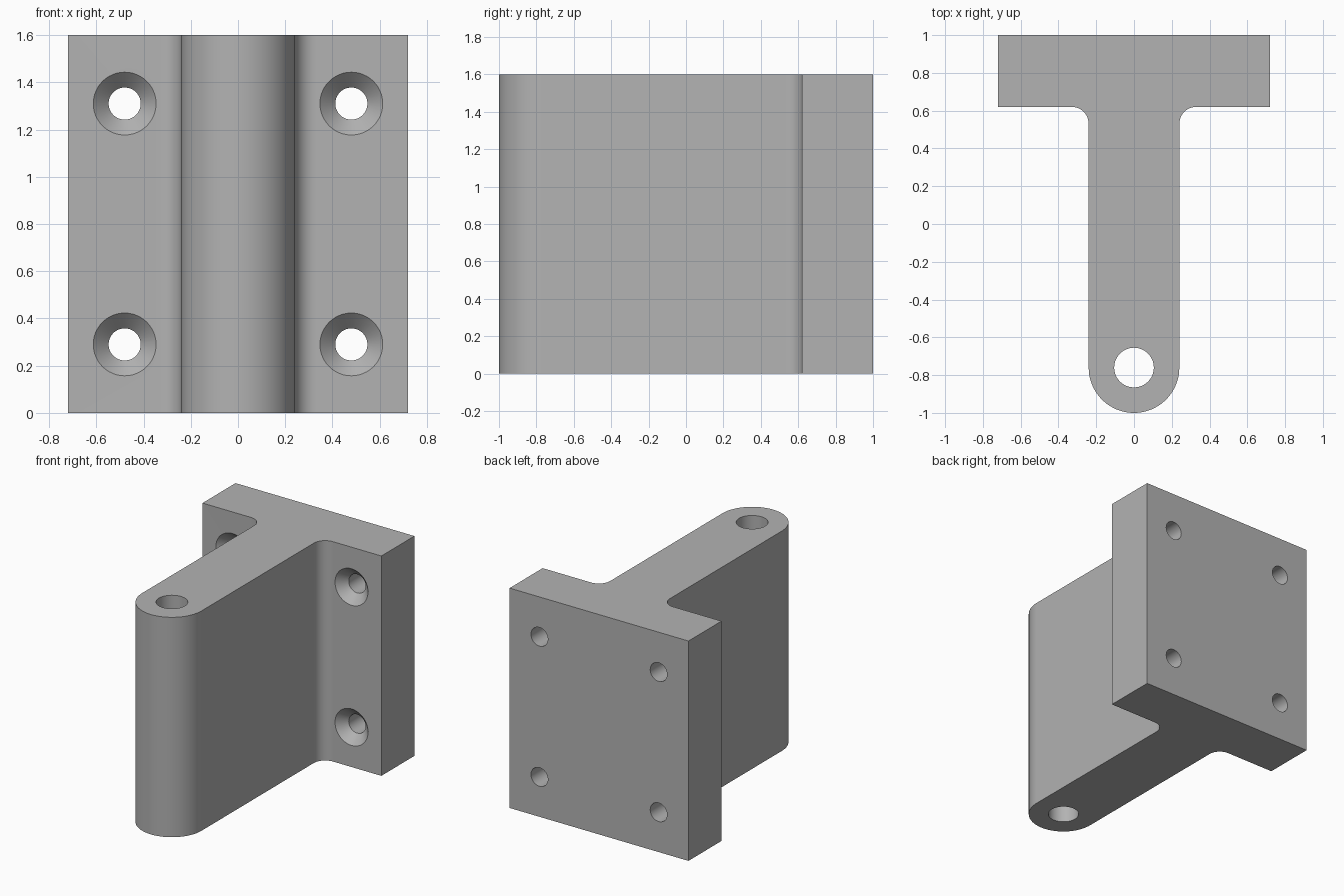
import bpy, bmesh
from math import pi, sin, cos, radians
from mathutils import Matrix, Vector

if "Cube" in bpy.data.objects:
    bpy.data.objects.remove(bpy.data.objects["Cube"], do_unlink=True)

HEIGHT = 1.6
HALF_WIDTH, BACK_Y, FLANGE_Y = 0.72, 1.0, 0.62
ARM, PIN_Y, FILLET = 0.24, -0.76, 0.09

grey = bpy.data.materials.new("plain grey")
grey.use_nodes = True
colour = (0.45, 0.45, 0.45, 1)
grey.diffuse_color = colour
grey.node_tree.nodes["Principled BSDF"].inputs["Base Color"].default_value = colour


def arc(cx, cy, r, start, end, steps):
    angles = [start + (end - start) * i / steps for i in range(steps + 1)]
    return [(cx + r * cos(a), cy + r * sin(a)) for a in angles]


def make_object(name, bm):
    bmesh.ops.recalc_face_normals(bm, faces=bm.faces)
    mesh = bpy.data.meshes.new(name)
    bm.to_mesh(mesh)
    bm.free()
    mesh.materials.append(grey)
    obj = bpy.data.objects.new(name, mesh)
    bpy.context.collection.objects.link(obj)
    return obj


def turned_cutter(name, profile, matrix, sides=48):
    """Solid of revolution from (radius, height) rings along local z."""
    bm = bmesh.new()
    rings = [[bm.verts.new((r * cos(2 * pi * i / sides), r * sin(2 * pi * i / sides), z))
              for i in range(sides)] for r, z in profile]
    for low, high in zip(rings, rings[1:]):
        for i in range(sides):
            j = (i + 1) % sides
            bm.faces.new((low[i], low[j], high[j], high[i]))
    bm.faces.new(rings[0])
    bm.faces.new(rings[-1])
    bm.transform(matrix)
    obj = make_object(name, bm)
    obj.hide_render = True
    return obj


# T-shaped bracket: flange, filleted web and rounded nose in one profile
right_side = [(HALF_WIDTH, BACK_Y), (HALF_WIDTH, FLANGE_Y)]
right_side += arc(ARM + FILLET, FLANGE_Y - FILLET, FILLET, pi / 2, pi, 12)
right_side += arc(0, PIN_Y, ARM, 0, -pi / 2, 20)
outline = right_side + [(-x, y) for x, y in reversed(right_side[:-1])]

bm = bmesh.new()
base = bm.faces.new([bm.verts.new((x, y, 0)) for x, y in outline])
extruded = bmesh.ops.extrude_face_region(bm, geom=[base])["geom"]
bmesh.ops.translate(bm, vec=(0, 0, HEIGHT),
                    verts=[v for v in extruded if isinstance(v, bmesh.types.BMVert)])
bracket = make_object("hinge_bracket", bm)

# Pin hole through the nose
cutters = [turned_cutter("pin_hole_cutter", [(0.105, -0.1), (0.105, HEIGHT + 0.1)],
                         Matrix.Translation((0, PIN_Y, 0)))]

# Countersunk screw holes through the flange, opening to the front
screw = [(0.068, -0.5), (0.068, -0.065), (0.133, 0), (0.133, 0.02)]
to_front = Matrix.Rotation(radians(90), 4, "X")
for x in (-0.48, 0.48):
    for z in (0.29, 1.31):
        place = Matrix.Translation(Vector((x, FLANGE_Y, z))) @ to_front
        cutters.append(turned_cutter("screw_hole_cutter", screw, place))

bpy.ops.object.select_all(action="DESELECT")
bpy.context.view_layer.objects.active = bracket
bracket.select_set(True)
for cutter in cutters:
    cut = bracket.modifiers.new("hole", "BOOLEAN")
    cut.operation, cut.solver, cut.object = "DIFFERENCE", "EXACT", cutter
    bpy.ops.object.modifier_apply(modifier=cut.name)
    bpy.data.objects.remove(cutter, do_unlink=True)

bpy.ops.object.shade_smooth_by_angle(angle=radians(30))
